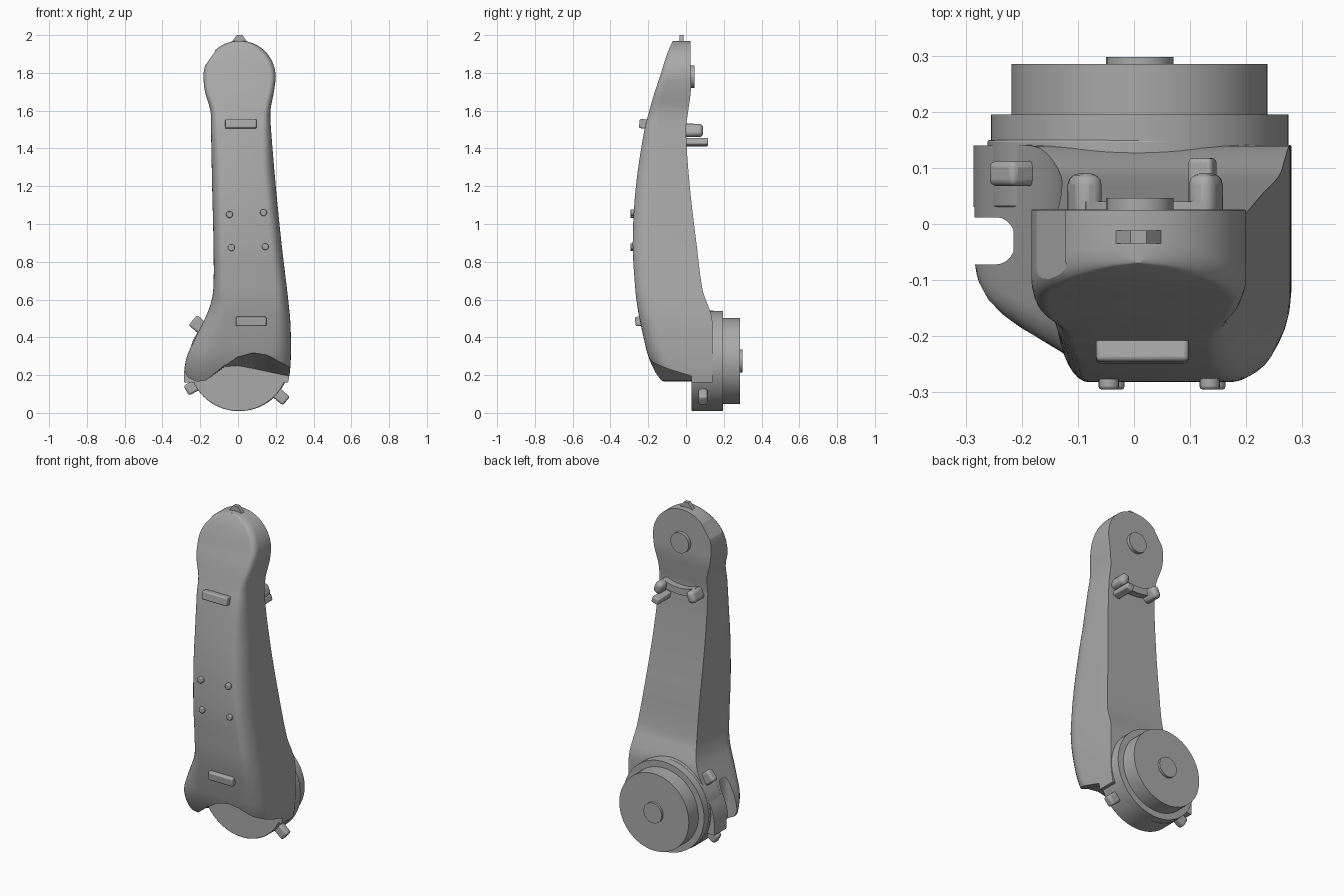
import bpy, bmesh, math
from mathutils import Vector, Matrix

cube = bpy.data.objects.get("Cube")
if cube:
    bpy.data.objects.remove(cube, do_unlink=True)

grey = bpy.data.materials.new("arm grey")
grey.use_nodes = True
grey.diffuse_color = (0.4, 0.4, 0.4, 1)
grey.node_tree.nodes["Principled BSDF"].inputs["Base Color"].default_value = (0.4, 0.4, 0.4, 1)


def finish(name, bm, bevel=0, helper=False):
    bmesh.ops.recalc_face_normals(bm, faces=bm.faces)
    mesh = bpy.data.meshes.new(name)
    bm.to_mesh(mesh)
    bm.free()
    obj = bpy.data.objects.new(name, mesh)
    bpy.context.collection.objects.link(obj)
    if helper:
        obj.hide_render = True
        obj.hide_viewport = True
        return obj
    mesh.materials.append(grey)
    if bevel:
        mod = obj.modifiers.new("soft edges", "BEVEL")
        mod.width, mod.segments = bevel, 3
    return obj


def smooth(obj):
    bpy.ops.object.select_all(action="DESELECT")
    obj.select_set(True)
    bpy.context.view_layer.objects.active = obj
    bpy.ops.object.shade_smooth_by_angle(angle=math.radians(32))


def loft(rings):
    bm = bmesh.new()
    loops = [[bm.verts.new(p) for p in ring] for ring in rings]
    n = len(loops[0])
    for a, b in zip(loops, loops[1:]):
        for i in range(n):
            j = (i + 1) % n
            bm.faces.new((a[i], a[j], b[j], b[i]))
    bm.faces.new(loops[0])
    bm.faces.new(loops[-1])
    return bm


def box(name, centre, size, tilt=0, bevel=0.008, helper=False, pitch=0):
    bm = bmesh.new()
    m = (Matrix.Translation(centre) @ Matrix.Rotation(tilt, 4, "Y")
         @ Matrix.Rotation(pitch, 4, "X") @ Matrix.Diagonal((*size, 1)))
    bmesh.ops.create_cube(bm, size=1, matrix=m)
    obj = finish(name, bm, bevel, helper)
    if not helper:
        smooth(obj)
    return obj


def disc(name, x, z, radius, y0, y1, bevel=0, sides=64):
    bm = bmesh.new()
    m = Matrix.Translation((x, (y0 + y1) / 2, z)) @ Matrix.Rotation(math.pi / 2, 4, "X")
    bmesh.ops.create_cone(bm, cap_ends=True, segments=sides, radius1=radius,
                          radius2=radius, depth=y1 - y0, matrix=m)
    obj = finish(name, bm)
    if bevel:
        mod = obj.modifiers.new("soft rim", "BEVEL")
        mod.width, mod.segments = bevel, 2
    smooth(obj)
    return obj


# Arm outline keys: height, right edge, left edge, front, back
KEYS = [
    (.16, -.285, .265, -.13, .14), (.22, -.285, .275, -.165, .14),
    (.3, -.27, .28, -.2, .14), (.4, -.225, .28, -.225, .14),
    (.5, -.175, .276, -.246, .138), (.56, -.15, .27, -.257, .12),
    (.65, -.131, .26, -.268, .088), (.9, -.13, .23, -.282, .055),
    (1.2, -.137, .2, -.265, .02), (1.5, -.143, .175, -.22, .0),
    (1.6, -.146, .172, -.194, .012), (1.7, -.175, .19, -.165, .025),
    (1.78, -.183, .2, -.138, .025), (1.9, -.183, .2, -.1, .025), (1.98, -.183, .2, -.065, .025)]


def slope(k, c):
    a, b = KEYS[max(k - 1, 0)], KEYS[min(k + 1, len(KEYS) - 1)]
    return (b[c] - a[c]) / (b[0] - a[0])


def sample(z):
    k = max(i for i in range(len(KEYS) - 1) if KEYS[i][0] <= z)
    a, b = KEYS[k], KEYS[k + 1]
    h = b[0] - a[0]
    t = (z - a[0]) / h
    return [a[c] + t * t * (3 - 2 * t) * (b[c] - a[c])
            + h * t * (1 - t) * ((1 - t) * slope(k, c) - t * slope(k + 1, c))
            for c in range(1, 5)]


def section(z):
    xr, xl, yf, yb = sample(z)
    head = 1.78
    if z > head:
        s = math.sqrt(max(1 - ((z - head) / .19) ** 2, 0.001))
        xr, xl = .008 - .191 * s, .008 + .191 * s
    low = min(max((.65 - z) / .35, 0), 1)
    up = min(max((z - 1.3) / .4, 0), 1)
    half = (xl - xr) * .45
    cy = .1 - .06 * up
    pts = [(xr, yb, z)]
    for side, edge, cx in ((1, xr, .05 - .02 * up + .13 * low), (-1, xl, .06 - .03 * up + .05 * low)):
        cx = min(cx, half)
        arc = []
        for i in range(9):
            t = i / 8 * math.pi / 2
            arc.append((edge + side * cx * (1 - math.cos(t)), yf + cy * (1 - math.sin(t)), z))
        pts += arc if side > 0 else arc[::-1]
    return pts + [(xl, yb, z)]


heights = [.16 + i * (1.78 - .16) / 64 for i in range(64)]
heights += [1.78 + .19 * math.sin(math.radians(a)) for a in range(0, 89, 4)]
arm = finish("arm_body", loft([section(z) for z in heights]))

# Arched lower edge of the front shell, sloping down towards the joint
ARCH = [(-.4, .23, .23), (-.285, .225, .225), (-.265, .187, .187), (-.22, .165, .165),
        (-.17, .172, .172), (-.13, .205, .2), (-.07, .255, .245), (0, .3, .25),
        (.08, .32, .235), (.15, .31, .22), (.22, .28, .205), (.4, .22, .17)]
rings = []
for y, col in ((-.5, 1), (-.21, 1), (.03, 2)):
    rings.append([(-.4, y, -.2)] + [(p[0], y, p[col]) for p in ARCH] + [(.4, y, -.2)])
arch = finish("arch_cutter", loft(rings), helper=True)

# Rounded side slot between the shell and the joint
slot = [(-.4, .012), (-.4, -.072)]
slot += [(-.245 + .034 * math.cos(a), -.03 + .042 * math.sin(a))
         for a in [math.pi * (i / 12 - .5) for i in range(13)]]
notch = finish("slot_cutter", loft([[(x, y, z) for x, y in slot] for z in (0, .42)]), helper=True)
chip = box("head_chip_cutter", (-.172, 0, 1.885), (.05, .6, .11), math.radians(35), helper=True)

for cutter in (arch, notch, chip):
    mod = arm.modifiers.new("cut", "BOOLEAN")
    mod.operation, mod.object, mod.solver = "DIFFERENCE", cutter, "EXACT"
smooth(arm)

# Lower joint
JX, JZ = .01, .275
disc("joint_housing", JX - .005, JZ, .266, .03, .15, .004)
disc("joint_flange", JX, JZ, .265, .14, .195)
disc("joint_drum", JX, JZ, .228, .19, .285)
disc("joint_hub", JX, JZ, .06, .28, .298, sides=24)
for name, deg, reach, wide in (("upper", 139, .29, .07), ("lower_right", 209, .285, .06),
                               ("lower_left", -41, .285, .06)):
    a = math.radians(deg)
    box(name + "_joint_tab", (JX + reach * math.cos(a), .09, JZ + reach * math.sin(a)),
        (.08, .045, wide), -a, .012)

# Head hub and top nub
disc("head_hub", .01, 1.78, .06, .02, .046, sides=24)
nub = [(-.04, 1.955), (-.018, 1.985), (-.006, 2), (.022, 2), (.034, 1.985), (.056, 1.955)]
smooth(finish("top_nub", loft([[(x, y, z) for x, z in nub] for y in (-.035, -.012)])))

# Front bars and studs
box("upper_front_bar", (.015, -.222, 1.53), (.165, .05, .05), pitch=-.12)
box("lower_front_bar", (.07, -.246, .485), (.16, .045, .05), pitch=.1)
for x, z in ((-.045, 1.05), (.135, 1.06), (-.035, .875), (.145, .88)):
    disc("front_stud", x, z, .018, -.295, -.24, .005, 20)

# Curved cable clip under the head, with prongs
rings = []
for i in range(13):
    a = math.radians(-113 + i * 46 / 12)
    rings.append([(.02 + r * math.cos(a), y, 1.78 + r * math.sin(a))
                  for r, y in ((.27, -.02), (.27, .04), (.31, .04), (.31, -.02))])
smooth(finish("clip_band", loft(rings)))
for x, tilt in ((-.088, .4), (.128, -.4)):
    box("clip_prong", (x, .035, 1.495), (.05, .11, .07), tilt, .02)
box("clip_tab", (.122, .055, 1.434), (.045, .125, .038), -.3)
